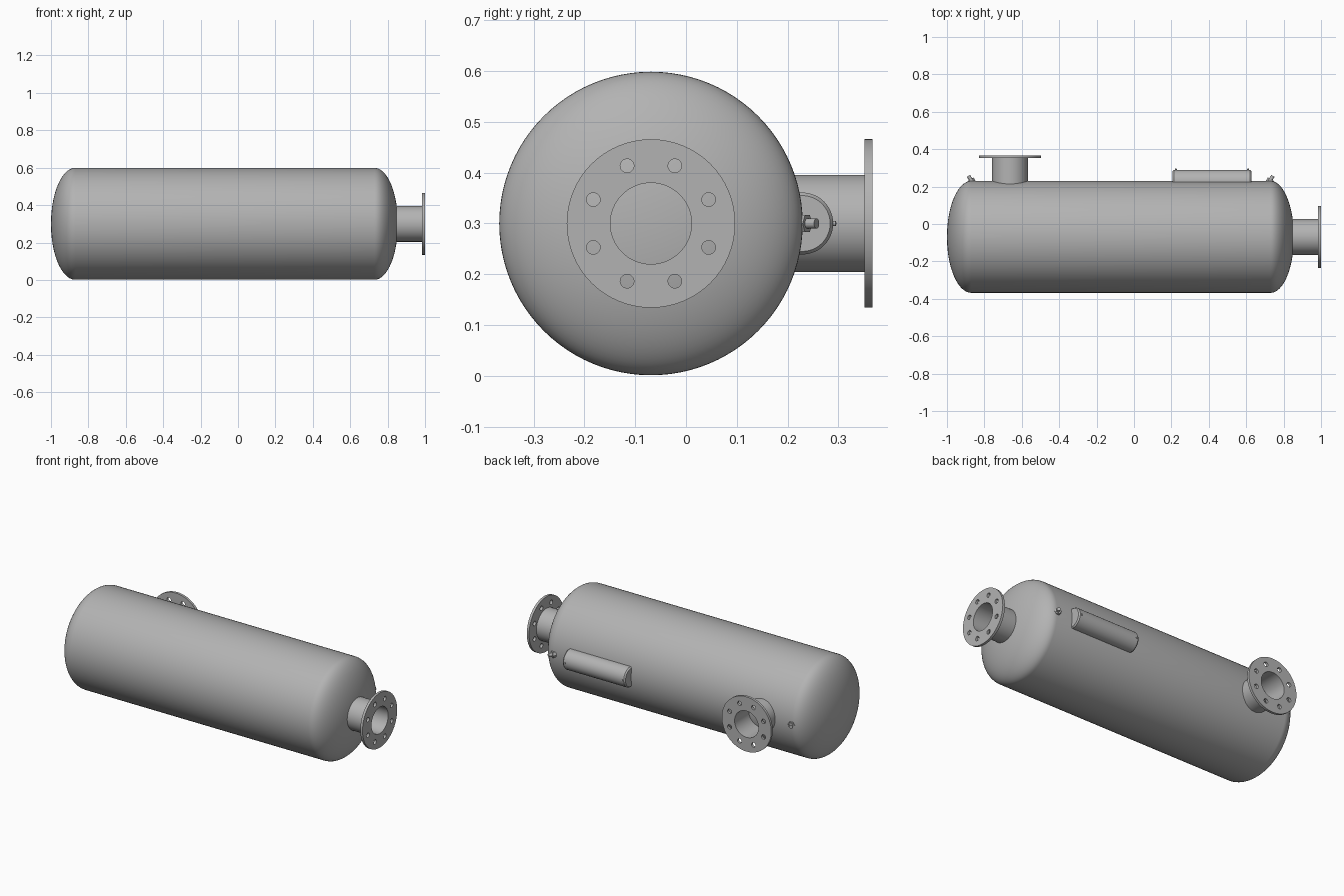
import bpy, bmesh, math
from mathutils import Vector, Matrix

cube = bpy.data.objects.get("Cube")
if cube:
    bpy.data.objects.remove(cube)

grey = bpy.data.materials.new("steel_grey")
grey.use_nodes = True
colour = (0.45, 0.45, 0.45, 1)
grey.diffuse_color = colour
grey.node_tree.nodes["Principled BSDF"].inputs["Base Color"].default_value = colour

CY, CZ, R = -0.069, 0.3, 0.299


def finish(obj, origin, axis, angle=30):
    """Point local z along the axis, set the colour and smooth shading."""
    turn = Vector(axis).to_track_quat('Z', 'Y').to_matrix().to_4x4()
    obj.data.transform(Matrix.Translation(origin) @ turn)
    obj.data.materials.clear()
    obj.data.materials.append(grey)
    bpy.ops.object.select_all(action='DESELECT')
    obj.select_set(True)
    bpy.context.view_layer.objects.active = obj
    bpy.ops.object.shade_smooth_by_angle(angle=math.radians(angle))
    return obj


def lathe(name, profile, origin, axis, steps=64, closed=False):
    """Revolve (radius, height) points around the axis."""
    bm = bmesh.new()
    verts = [bm.verts.new((r, 0, h)) for r, h in profile]
    edges = [bm.edges.new(pair) for pair in zip(verts, verts[1:])]
    if closed:
        edges.append(bm.edges.new((verts[-1], verts[0])))
    bmesh.ops.spin(bm, geom=verts + edges, axis=(0, 0, 1), cent=(0, 0, 0),
                   angle=math.tau, steps=steps)
    bmesh.ops.remove_doubles(bm, verts=bm.verts, dist=1e-5)
    bmesh.ops.recalc_face_normals(bm, faces=bm.faces)
    mesh = bpy.data.meshes.new(name)
    bm.to_mesh(mesh)
    bm.free()
    obj = bpy.data.objects.new(name, mesh)
    bpy.context.collection.objects.link(obj)
    return finish(obj, origin, axis)


def flange(name, origin, axis, thick):
    """Flat ring with a bore and eight bolt holes, from a filled curve."""
    curve = bpy.data.curves.new(name, 'CURVE')
    curve.dimensions, curve.fill_mode = '2D', 'BOTH'
    curve.extrude = thick / 2

    def circle(x, y, r, n):
        spline = curve.splines.new('POLY')
        spline.points.add(n - 1)
        for i, p in enumerate(spline.points):
            a = math.tau * i / n
            p.co = (x + r * math.cos(a), y + r * math.sin(a), 0, 1)
        spline.use_cyclic_u = True

    circle(0, 0, 0.166, 64)
    circle(0, 0, 0.08, 64)
    for i in range(8):
        a = math.tau * (i + 0.5) / 8
        circle(0.123 * math.cos(a), 0.123 * math.sin(a), 0.0135, 20)
    obj = bpy.data.objects.new(name, curve)
    bpy.context.collection.objects.link(obj)
    bpy.ops.object.select_all(action='DESELECT')
    obj.select_set(True)
    bpy.context.view_layer.objects.active = obj
    bpy.ops.object.convert(target='MESH')
    obj = bpy.context.view_layer.objects.active
    bm = bmesh.new()
    bm.from_mesh(obj.data)
    bmesh.ops.remove_doubles(bm, verts=bm.verts, dist=1e-5)
    bmesh.ops.recalc_face_normals(bm, faces=bm.faces)
    bm.to_mesh(obj.data)
    bm.free()
    return finish(obj, origin, axis)


# Tank: straight shell with elliptical heads
X0, X1, DEPTH = -0.87, 0.73, 0.13
arc = [math.pi / 2 * i / 20 for i in range(21)]
profile = [(R * math.sin(a), X0 - DEPTH * math.cos(a)) for a in arc]
profile += [(R * math.sin(a), X1 + 0.125 * math.cos(a)) for a in reversed(arc)]
lathe("tank_shell", profile, (0, CY, CZ), (1, 0, 0), steps=96)

# Nozzles: open pipe with a bolted flange, one on the end and one at the back
for name, start, axis, length in (
        ("end_nozzle", (0.82, CY, CZ), (1, 0, 0), 0.18),
        ("back_nozzle", (-0.663, 0.19, CZ), (0, 1, 0), 0.177)):
    neck = length - 0.015
    lathe(name + "_pipe", [(0.08, 0), (0.096, 0), (0.096, neck), (0.08, neck)],
          start, axis, closed=True)
    centre = Vector(start) + Vector(axis) * (length - 0.0075)
    flange(name + "_flange", centre, axis, 0.015)

# Half-round cover on the back, with slightly chamfered ends
half = 0.21
lathe("half_round_cover", [(0, -half), (0.055, -half), (0.061, -half + 0.008),
                           (0.061, half - 0.008), (0.055, half), (0, half)],
      (0.417, 0.229, CZ), (1, 0, 0), steps=48)
for side in (-1, 1):
    lathe("cover_screw", [(0, 0), (0.005, 0), (0.005, 0.011), (0, 0.013)],
          (0.417 + side * 0.193, 0.284, CZ), (0, 1, 0), steps=16)

# Small threaded fittings at the shoulders, leaning outwards
for x, lean in ((-0.864, -1), (0.722, 1)):
    axis = Vector((lean * 0.5, 0.85, 0)).normalized()
    base = Vector((x, 0.222, CZ))
    lathe("fitting_hex", [(0, 0), (0.019, 0), (0.019, 0.02), (0, 0.02)],
          base, axis, steps=6)
    lathe("fitting_stem", [(0, 0.01), (0.01, 0.01), (0.01, 0.041), (0, 0.041)],
          base, axis, steps=20)
